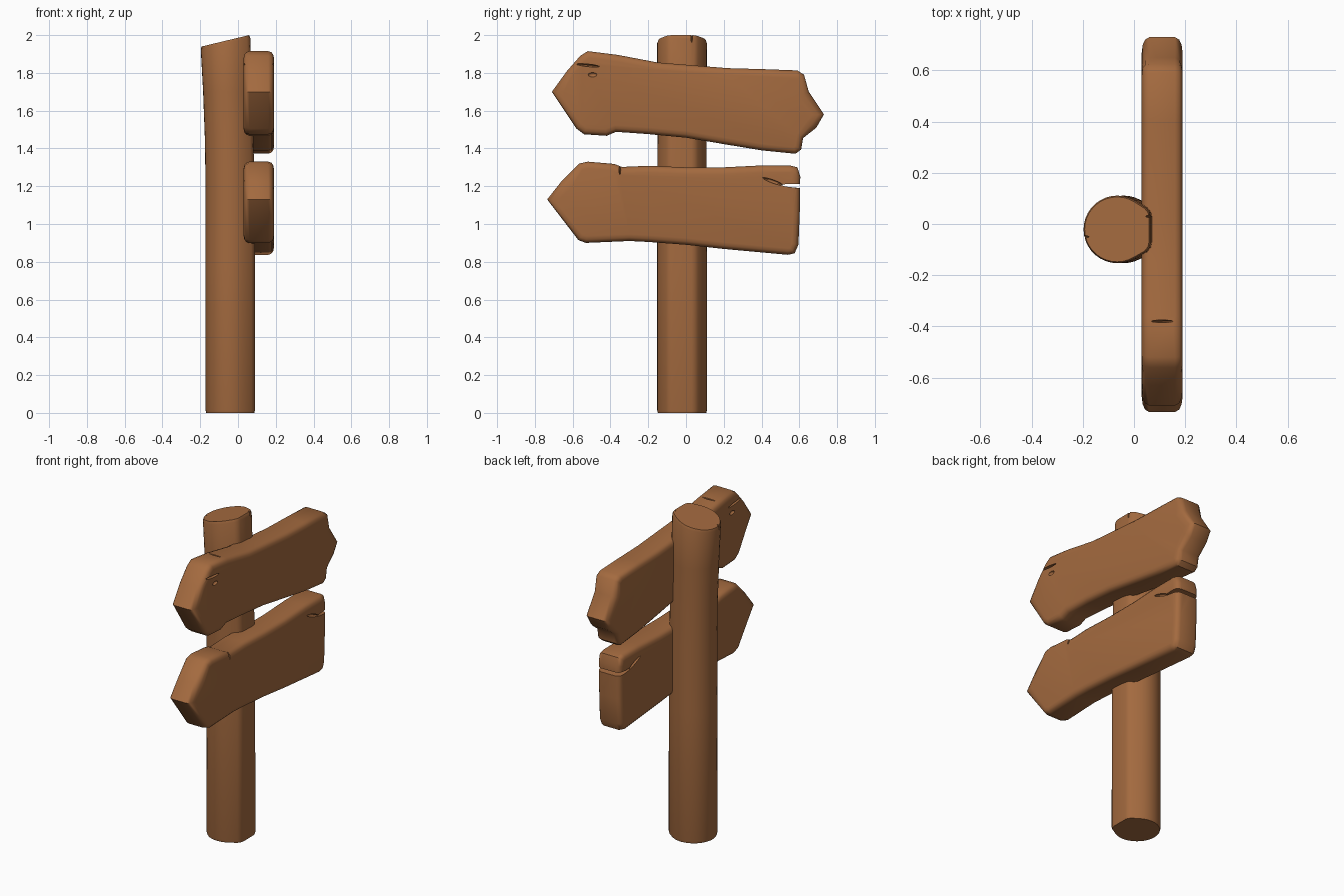
import bpy, bmesh, math
from mathutils import Vector

cube = bpy.data.objects.get("Cube")
if cube:
    bpy.data.objects.remove(cube, do_unlink=True)

wood = bpy.data.materials.new("warm brown wood")
wood.use_nodes = True
wood.diffuse_color = (0.37, 0.145, 0.05, 1)
wood.node_tree.nodes["Principled BSDF"].inputs["Base Color"].default_value = (0.37, 0.145, 0.05, 1)


def loft(name, rings):
    """Skin a list of closed rings and cap both ends."""
    bm = bmesh.new()
    loops = [[bm.verts.new(p) for p in ring] for ring in rings]
    n = len(loops[0])
    for a, b in zip(loops, loops[1:]):
        for i in range(n):
            j = (i + 1) % n
            bm.faces.new((a[i], a[j], b[j], b[i]))
    bm.faces.new(loops[0])
    bm.faces.new(loops[-1])
    bmesh.ops.recalc_face_normals(bm, faces=bm.faces)
    mesh = bpy.data.meshes.new(name)
    bm.to_mesh(mesh)
    bm.free()
    mesh.materials.append(wood)
    obj = bpy.data.objects.new(name, mesh)
    bpy.context.collection.objects.link(obj)
    return obj


def select(obj):
    bpy.ops.object.select_all(action='DESELECT')
    obj.select_set(True)
    bpy.context.view_layer.objects.active = obj


def crack(obj, loc, radii, tilt=0):
    """Cut a thin lens-shaped split into the wood."""
    bpy.ops.mesh.primitive_ico_sphere_add(subdivisions=2, radius=1, location=loc, rotation=(tilt, 0, 0))
    cutter = bpy.context.object
    cutter.name = "crack_cutter"
    cutter.scale = radii
    cutter.hide_render = True
    cutter.data.materials.append(wood)
    select(obj)
    mod = obj.modifiers.new("crack", 'BOOLEAN')
    mod.operation = 'DIFFERENCE'
    mod.solver = 'EXACT'
    mod.object = cutter
    bpy.ops.object.modifier_apply(modifier=mod.name)
    bpy.data.objects.remove(cutter, do_unlink=True)


def smooth(obj, angle):
    select(obj)
    bpy.ops.object.shade_smooth_by_angle(angle=math.radians(angle))


def plank(name, outline):
    """Rounded board across x from a (y, z) outline listed clockwise."""
    pts = [Vector(p) for p in outline]
    n = len(pts)
    inward = []
    for i, p in enumerate(pts):
        a = (p - pts[i - 1]).normalized()
        b = (pts[(i + 1) % n] - p).normalized()
        t = (a + b).normalized()
        inward.append(Vector((t.y, -t.x)))
    rings = []
    half = [(0.08, 0.036), (0.076, 0.018), (0.067, 0.006), (0.05, 0)]
    for x, inset in half + [(-x, i) for x, i in reversed(half)]:
        ring = []
        for p, d in zip(pts, inward):
            tip = 1.7 if abs(p.x) > 0.64 else 1
            q = p + d * inset * tip
            ring.append((0.11 + x, q.x, q.y))
        rings.append(ring)
    return loft(name, rings)


# Post: round at the back, flattened where the planks are fixed
section = [(0.132 * math.cos(math.radians(a)), 0.132 * math.sin(math.radians(a)))
           for a in range(60, 301, 10)]
section += [(0.112, -0.088), (0.126, -0.07), (0.13, -0.05),
            (0.13, 0.05), (0.126, 0.068), (0.112, 0.085)]
levels = [(0, -0.04, 0.97), (0.015, -0.04, 1), (0.8, -0.041, 1), (1.2, -0.041, 0.99),
          (1.45, -0.046, 0.98), (1.7, -0.054, 0.99), (1.955, -0.065, 1), (1.97, -0.066, 0.96)]
rings = []
for z, cx, s in levels:
    slope = 0.23 if z > 1.9 else 0
    rings.append([(cx + x * s, -0.021 + y * s, z + x * slope) for x, y in section])
post = loft("post", rings)
crack(post, (0.065, 0.03, 2.0), (0.02, 0.005, 0.04))
crack(post, (-0.2, -0.05, 1.94), (0.025, 0.005, 0.03))
smooth(post, 35)

# Upper plank: pointed at both ends
upper = plank("upper_plank", [
    (-0.71, 1.70), (-0.63, 1.81), (-0.56, 1.89), (-0.52, 1.915), (-0.36, 1.895),
    (-0.15, 1.855), (0, 1.843), (0.22, 1.825), (0.4, 1.82), (0.59, 1.813),
    (0.625, 1.79), (0.65, 1.70), (0.73, 1.58), (0.69, 1.51), (0.62, 1.455),
    (0.61, 1.395), (0.58, 1.372), (0.4, 1.39), (0.2, 1.423), (0, 1.457),
    (-0.2, 1.476), (-0.37, 1.488), (-0.42, 1.467), (-0.54, 1.475), (-0.58, 1.505)])
for x in (0.03, 0.19):
    crack(upper, (x, -0.52, 1.84), (0.02, 0.065, 0.007), -0.1)
    crack(upper, (x, -0.495, 1.79), (0.014, 0.024, 0.012))
crack(upper, (0.11, -0.38, 1.9), (0.045, 0.005, 0.02))
smooth(upper, 40)

# Lower plank: pointed at the front, split square end at the back
lower = plank("lower_plank", [
    (-0.735, 1.13), (-0.66, 1.225), (-0.565, 1.32), (-0.52, 1.33), (-0.38, 1.318),
    (-0.34, 1.302), (-0.2, 1.308), (0, 1.30), (0.2, 1.30), (0.4, 1.31),
    (0.55, 1.31), (0.59, 1.30), (0.605, 1.25), (0.602, 1.05), (0.595, 0.89),
    (0.575, 0.845), (0.54, 0.837), (0.2, 0.868), (0, 0.89), (-0.2, 0.905),
    (-0.3, 0.91), (-0.53, 0.90), (-0.57, 0.915)])
crack(lower, (0.11, 0.62, 1.2), (0.2, 0.13, 0.012), -0.05)
for x in (0.03, 0.19):
    crack(lower, (x, 0.46, 1.225), (0.018, 0.06, 0.009), -0.35)
    crack(lower, (x, -0.35, 1.29), (0.025, 0.005, 0.03))
smooth(lower, 40)
